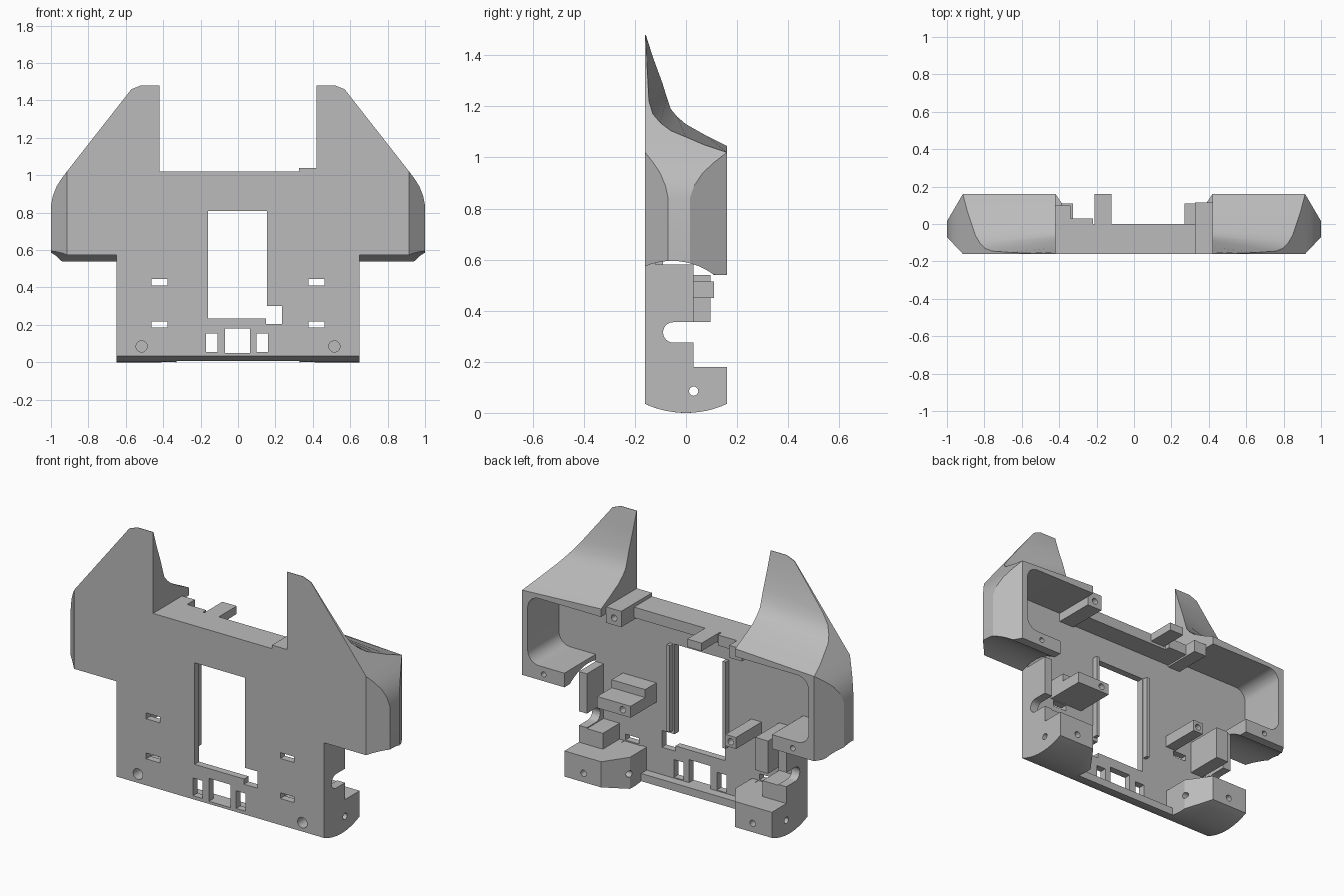
import bpy, bmesh, math
from mathutils import Vector

if "Cube" in bpy.data.objects:
    bpy.data.objects.remove(bpy.data.objects["Cube"], do_unlink=True)

grey = bpy.data.materials.new("plain grey")
grey.use_nodes = True
grey.diffuse_color = (0.5, 0.5, 0.5, 1)
grey.node_tree.nodes["Principled BSDF"].inputs["Base Color"].default_value = (0.5, 0.5, 0.5, 1)

FRONT, BACK, PLATE = -0.16, 0.16, -0.12


def loft(name, sections):
    """Skin a closed solid over matching rings of points."""
    bm = bmesh.new()
    rings = [[bm.verts.new(p) for p in ring] for ring in sections]
    count = len(rings[0])
    for low, high in zip(rings, rings[1:]):
        for i in range(count):
            j = (i + 1) % count
            bm.faces.new((low[i], low[j], high[j], high[i]))
    bm.faces.new(rings[0])
    bm.faces.new(rings[-1])
    bmesh.ops.remove_doubles(bm, verts=bm.verts[:], dist=0.0005)
    bmesh.ops.recalc_face_normals(bm, faces=bm.faces[:])
    mesh = bpy.data.meshes.new(name)
    bm.to_mesh(mesh)
    bm.free()
    obj = bpy.data.objects.new(name, mesh)
    bpy.context.collection.objects.link(obj)
    mesh.materials.append(grey)
    return obj


def box(name, x, y, z, side=1):
    ring = [(x[0], y[0]), (x[1], y[0]), (x[1], y[1]), (x[0], y[1])]
    return loft(name, [[(side * a, b, h) for a, b in ring] for h in z])


def extrude_x(name, profile, x0, x1):
    return loft(name, [[(x, y, z) for y, z in profile] for x in (x0, x1)])


def extrude_y(name, profile, y0, y1):
    return loft(name, [[(x, y, z) for x, z in profile] for y in (y0, y1)])


def circle(a, b, r, start=0, stop=360, steps=24):
    angles = [math.radians(start + (stop - start) * i / steps) for i in range(steps + 1)]
    if stop - start == 360:
        angles.pop()
    return [(a + r * math.cos(t), b + r * math.sin(t)) for t in angles]


def activate(obj):
    bpy.ops.object.select_all(action='DESELECT')
    obj.select_set(True)
    bpy.context.view_layer.objects.active = obj


def cut(obj, cutter):
    cutter.hide_render = True
    mod = obj.modifiers.new("cut", 'BOOLEAN')
    mod.operation, mod.solver, mod.object = 'DIFFERENCE', 'EXACT', cutter
    activate(obj)
    bpy.ops.object.modifier_apply(modifier=mod.name)
    bpy.data.objects.remove(cutter, do_unlink=True)


def smooth(obj, angle=28):
    activate(obj)
    bpy.ops.object.shade_smooth_by_angle(angle=math.radians(angle))


def belly(y):
    """Height of the rounded underside at depth y."""
    return 0.383 - math.sqrt(0.383 ** 2 - y * y)


def underside(y0, y1, steps=12):
    ys = [y0 + (y1 - y0) * i / steps for i in range(steps + 1)]
    return [(y, belly(y)) for y in ys]


# Front plate with its openings
plate = extrude_y("front_plate", [
    (-0.65, 0.035), (0.65, 0.035), (0.65, 0.54), (0.42, 0.54), (0.42, 1.02),
    (-0.42, 1.02), (-0.42, 0.54), (-0.65, 0.54)], FRONT, PLATE)
openings = [[(-0.16, 0.235), (0.15, 0.235), (0.15, 0.205), (0.235, 0.205),
             (0.235, 0.3), (0.155, 0.3), (0.155, 0.81), (-0.16, 0.81)]]


def rect(x0, x1, z0, z1):
    return [(x0, z0), (x1, z0), (x1, z1), (x0, z1)]


openings += [rect(-0.07, 0.065, 0.05, 0.18), rect(-0.17, -0.11, 0.055, 0.155),
             rect(0.1, 0.16, 0.055, 0.155)]
for side in (-1, 1):
    openings += [rect(side * 0.42 - 0.043, side * 0.42 + 0.043, z, z + 0.033) for z in (0.185, 0.412)]
    openings.append(circle(side * 0.515, 0.085, 0.03))
for outline in openings:
    cut(plate, extrude_y("opening_cutter", outline, FRONT - 0.1, PLATE + 0.1))

# Wings: chamfered pods that rise into thin swept horns
pod = [(0.54, 0.94), (0.57, 1.0), (0.84, 1.0), (0.89, 0.99), (0.94, 0.97), (0.98, 0.945)]
horn_inner = [(0.16, 1.045), (0.08, 1.085), (0, 1.13), (-0.035, 1.16), (-0.06, 1.19),
              (-0.075, 1.235), (-0.092, 1.29), (-0.125, 1.38), (-0.148, 1.45), (-0.157, 1.48)]
horn_outer = [(0.16, 1.02), (0.07, 1.05), (0, 1.08), (-0.06, 1.105), (-0.1, 1.135),
              (-0.13, 1.17), (-0.145, 1.22), (-0.152, 1.35), (-0.156, 1.46), (-0.157, 1.48)]


def wing_sections(side):
    rings = []
    for z, x in pod:
        t = (x - 0.915) / 0.085
        ring = [(0.42, FRONT), (0.915, FRONT), (x, FRONT + 0.09 * t),
                (x, BACK - 0.145 * t), (0.915, BACK), (0.42, BACK)]
        rings.append([(side * a, b, z) for a, b in ring])
    for (ya, za), (yb, zb) in zip(horn_inner, horn_outer):
        x = 0.915 - 0.345 * (zb - 1.02) / 0.44 if zb < 1.47 else 0.52
        edge = [(side * x, FRONT, zb)] * 2 + [(side * x, yb, zb)] * 2
        rings.append([(side * 0.42, FRONT, za)] + edge + [(side * 0.42, ya, za)])
    return rings


wheel_arch = circle(-0.055, 0.32, 0.275, steps=64)
for side, label in ((1, "left"), (-1, "right")):
    wing = loft(label + "_wing", wing_sections(side))
    # Hollow pocket with rounded outer corners, open towards the middle
    pocket = [(0.3, 0.62)] + circle(0.81, 0.69, 0.07, -90, 0, 8) \
        + circle(0.81, 0.93, 0.07, 0, 90, 8) + [(0.3, 1.0)]
    cut(wing, extrude_y("pocket_cutter", [(side * x, z) for x, z in pocket], PLATE, 0.3))
    cut(wing, box("gap_cutter", (0.3, 0.65), (PLATE, 0.3), (0.4, 0.7), side))
    cut(wing, extrude_x("arch_cutter", wheel_arch, side * 0.65, side * 1.2))
    cut(wing, extrude_y("screw_cutter", circle(side * 0.78, 0.578, 0.015, steps=12), 0.1, 0.2))
    smooth(wing)

    # Side wall with the round-ended slot
    slot = [(-0.05 - b, 0.315 + a) for a, b in circle(0, 0, 0.04, 180, 0, 12)]
    wall = extrude_x(label + "_side_wall", underside(FRONT, BACK) + [
        (BACK, 0.18), (0.03, 0.18), (0.03, 0.275)] + slot + [
        (0.03, 0.355), (0.03, 0.58), (FRONT, 0.58)], side * 0.6, side * 0.65)

    # Solid lower corner block with a tapered inner end
    rings = []
    for x, depth in ((0.6, BACK), (0.42, BACK), (0.33, 0.03)):
        profile = underside(FRONT, depth) + [(depth, 0.18), (FRONT, 0.18)]
        rings.append([(side * x, y, z) for y, z in profile])
    block = loft(label + "_corner_block", rings)
    cut(block, extrude_y("front_hole", circle(side * 0.515, 0.085, 0.03), -0.3, -0.02))
    cut(block, extrude_y("back_hole", circle(side * 0.53, 0.085, 0.018, steps=12), 0.12, 0.3))
    cut(block, box("slot_relief", (0.37, 0.47), (-0.3, PLATE + 0.03), (0.178, 0.3), side))
    for part in (wall, block):
        cut(part, extrude_x("pin_hole", circle(0.03, 0.085, 0.018), side * 0.2, side * 0.8))
        smooth(part)

    # Inner ledge and window rail
    box(label + "_ledge", (0.5, 0.6), (FRONT + 0.01, 0.03), (0.18, 0.27), side)
    box(label + "_window_rail", (0.165, 0.185), (PLATE, -0.09), (0.32, 0.81), side)

# Lower sill between the corner blocks
sill = extrude_x("sill", underside(FRONT, -0.07) + [(-0.07, 0.05), (FRONT, 0.05)], -0.33, 0.33)
smooth(sill)

# Top bridge, its deeper end, locating tab and screw bosses
box("bridge", (-0.22, 0.42), (PLATE, 0.0), (0.96, 1.02))
box("bridge_deep_end", (-0.42, -0.22), (PLATE, 0.03), (0.96, 1.02))
box("bridge_tab", (-0.21, -0.12), (-0.01, BACK), (0.975, 1.02))
left_boss = box("left_boss", (0.325, 0.42), (FRONT, 0.115), (0.95, 1.04))
cut(left_boss, extrude_y("boss_hole", circle(0.37, 0.99, 0.018, steps=12), 0.05, 0.3))
box("right_boss", (-0.42, -0.34), (PLATE, 0.1), (0.95, 1.02))

# Mounting arms on the inside of the plate
left_arm = box("left_arm", (0.27, 0.48), (PLATE, 0.11), (0.45, 0.515))
cut(left_arm, extrude_y("arm_hole", circle(0.32, 0.482, 0.018, steps=12), 0.05, 0.3))
box("left_arm_stop", (0.27, 0.48), (PLATE, -0.02), (0.515, 0.56))
right_arm = box("right_arm", (-0.39, -0.325), (PLATE, 0.11), (0.45, 0.515))
cut(right_arm, extrude_y("arm_hole", circle(-0.357, 0.482, 0.018, steps=12), 0.05, 0.3))
box("right_post", (-0.58, -0.5), (PLATE, 0.095), (0.355, 0.54))
